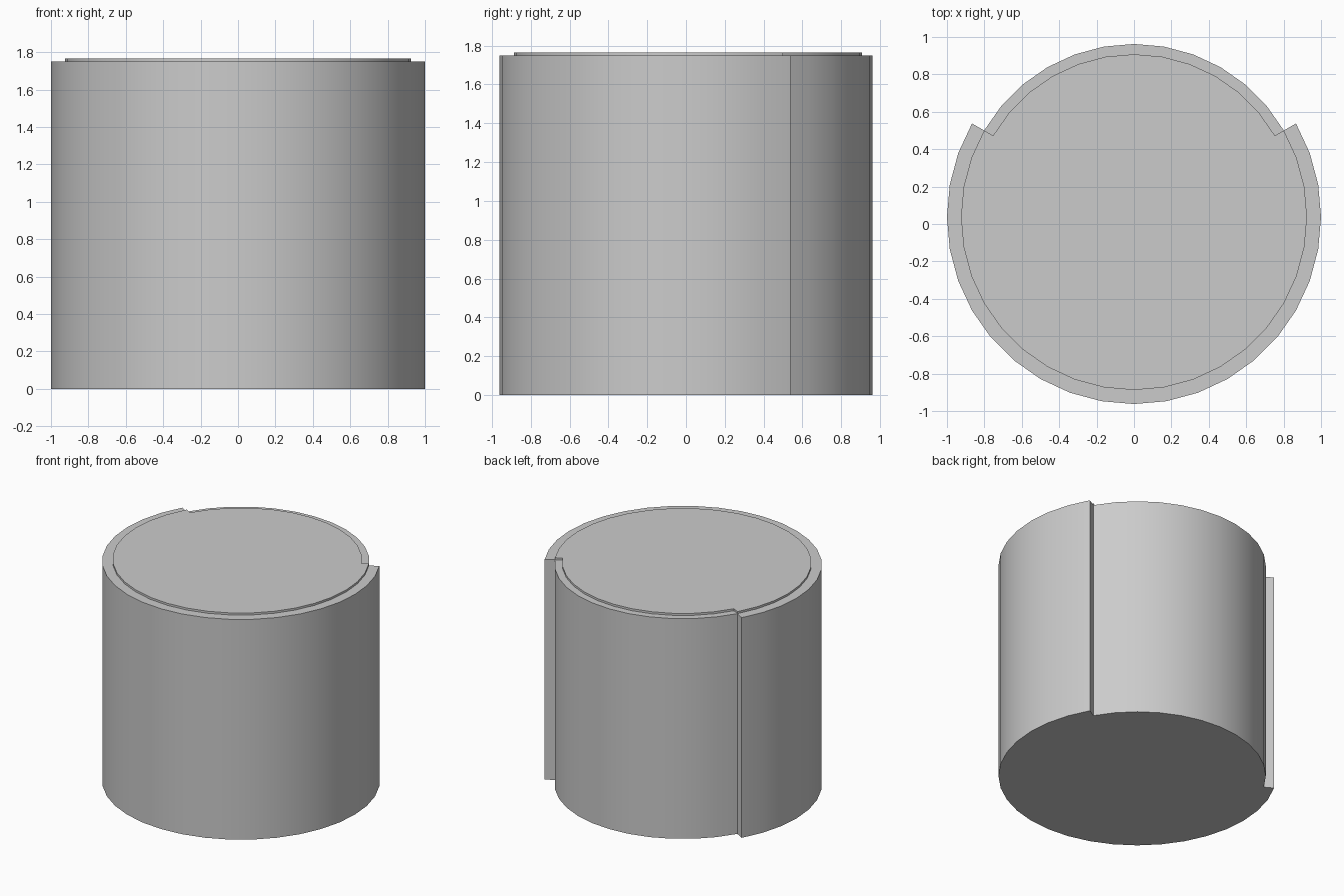
import bpy
import bmesh
from math import radians, sin, cos

if "Cube" in bpy.data.objects:
    bpy.data.objects.remove(bpy.data.objects["Cube"])

CENTRE_Y = 0.0375
RIM_Z, TOP_Z = 1.75, 1.766


def outline(front_r, back_r):
    """Stepped circle: 240 degree front arc, 120 degree smaller back arc."""
    front = [(front_r, a) for a in range(150, 391, 10)]
    back = [(back_r, a) for a in range(30, 151, 10)]
    return [(r * cos(radians(a)), r * sin(radians(a)) + CENTRE_Y)
            for r, a in front + back]


bm = bmesh.new()


def ring(points, z):
    return [bm.verts.new((x, y, z)) for x, y in points]


def bridge(low, high, skip=()):
    n = len(low)
    for i in range(n):
        if i not in skip:
            j = (i + 1) % n
            bm.faces.new((low[i], low[j], high[j], high[i]))


outer = outline(1.0, 0.925)
inner = outline(0.925, 0.87)

# Stepped drum wall and base
base = ring(outer, 0)
rim = ring(outer, RIM_Z)
bm.faces.new(base[::-1])
bridge(base, rim)

# Flat rim; the front and back ledges meet at a point at each step
seat = ring(inner, RIM_Z)
bridge(rim, seat, skip=(24, len(rim) - 1))

# Slightly raised top plate
plate = ring(inner, TOP_Z)
bridge(seat, plate)
bm.faces.new(plate)

bmesh.ops.remove_doubles(bm, verts=bm.verts, dist=1e-5)
bmesh.ops.recalc_face_normals(bm, faces=bm.faces)
mesh = bpy.data.meshes.new("stepped_drum")
bm.to_mesh(mesh)
bm.free()

drum = bpy.data.objects.new("stepped_drum", mesh)
bpy.context.collection.objects.link(drum)
bpy.context.view_layer.objects.active = drum
drum.select_set(True)
bpy.ops.object.shade_smooth_by_angle(angle=radians(30))
